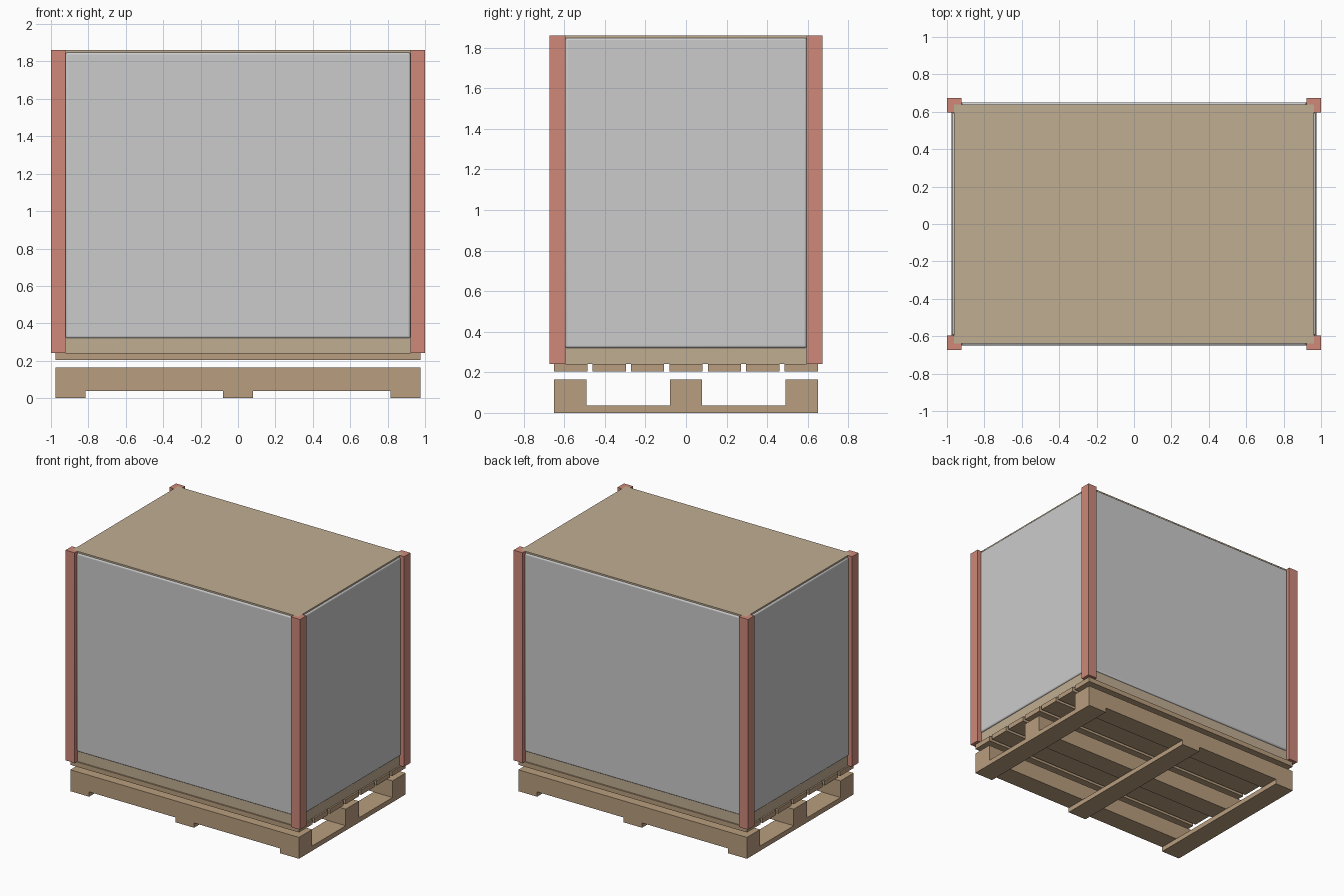
import bpy, bmesh

if "Cube" in bpy.data.objects:
    bpy.data.objects.remove(bpy.data.objects["Cube"])

def material(name, rgb):
    m = bpy.data.materials.new(name)
    m.diffuse_color = (*rgb, 1)
    m.use_nodes = True
    m.node_tree.nodes["Principled BSDF"].inputs["Base Color"].default_value = m.diffuse_color
    return m

WOOD = material("wood", (0.48, 0.34, 0.21))
CARD = material("cardboard", (0.53, 0.42, 0.29))
RED = material("red_edge_board", (0.62, 0.25, 0.19))

def finish(name, bm, mat):
    bmesh.ops.recalc_face_normals(bm, faces=bm.faces)
    me = bpy.data.meshes.new(name)
    bm.to_mesh(me)
    bm.free()
    ob = bpy.data.objects.new(name, me)
    bpy.context.collection.objects.link(ob)
    if mat:
        me.materials.append(mat)
    return ob

def box(name, x0, x1, y0, y1, z0, z1, mat=None):
    bm = bmesh.new()
    bmesh.ops.create_cube(bm, size=1)
    for v in bm.verts:
        v.co = (x1 if v.co.x > 0 else x0,
                y1 if v.co.y > 0 else y0,
                z1 if v.co.z > 0 else z0)
    return finish(name, bm, mat)

PX, PY = 0.975, 0.65      # pallet half sizes
BX, BY = 0.963, 0.64      # carton half sizes
OX, OY = 1.0, 0.673       # outer faces of the corner posts
ARM = 0.078               # corner post arm length
Z0, Z1 = 0.24, 1.86       # load bottom and top

# Pallet: bottom boards across, runners along, deck boards on top
for i, x in enumerate((-0.895, 0, 0.895)):
    box(f"pallet_bottom_board_{i+1}", x-0.08, x+0.08, -PY, PY, 0, 0.037, WOOD)
for i, y in enumerate((-0.57, 0, 0.57)):
    box(f"pallet_runner_{i+1}", -PX, PX, y-0.08, y+0.08, 0.037, 0.165, WOOD)
for i in range(7):
    y = -0.568 + i * 0.568 / 3
    box(f"pallet_deck_board_{i+1}", -PX, PX, y-0.082, y+0.082, 0.203, Z0, WOOD)

# Carton
box("carton", -BX, BX, -BY, BY, Z0, Z1, CARD)

# Grey wrap panels with softened edges, one on each side between the posts
def panel(name, *dims):
    ob = box(name, *dims)
    mod = ob.modifiers.new("soft_edges", "BEVEL")
    mod.width, mod.segments = 0.011, 3
    bpy.ops.object.select_all(action="DESELECT")
    ob.select_set(True)
    bpy.context.view_layer.objects.active = ob
    bpy.ops.object.shade_smooth_by_angle()

W0, W1 = 0.32, 1.848
ex, ey = OX - ARM, OY - ARM
panel("wrap_front", -ex, ex, -PY, -BY+0.02, W0, W1)
panel("wrap_back", -ex, ex, BY-0.02, PY, W0, W1)
panel("wrap_left", -PX+0.001, -BX+0.02, -ey, ey, W0, W1)
panel("wrap_right", BX-0.02, PX-0.001, -ey, ey, W0, W1)

# L-shaped corner posts, mirrored to all four corners
PROFILE = [(OX, OY), (ex, OY), (ex, BY), (BX, BY), (BX, ey), (OX, ey)]
for sx, side in ((-1, "left"), (1, "right")):
    for sy, end in ((-1, "front"), (1, "back")):
        bm = bmesh.new()
        face = bm.faces.new([bm.verts.new((sx*x, sy*y, Z0)) for x, y in PROFILE])
        ext = bmesh.ops.extrude_face_region(bm, geom=[face], use_keep_orig=True)
        for v in ext["geom"]:
            if isinstance(v, bmesh.types.BMVert):
                v.co.z = Z1
        finish(f"corner_post_{end}_{side}", bm, RED)
